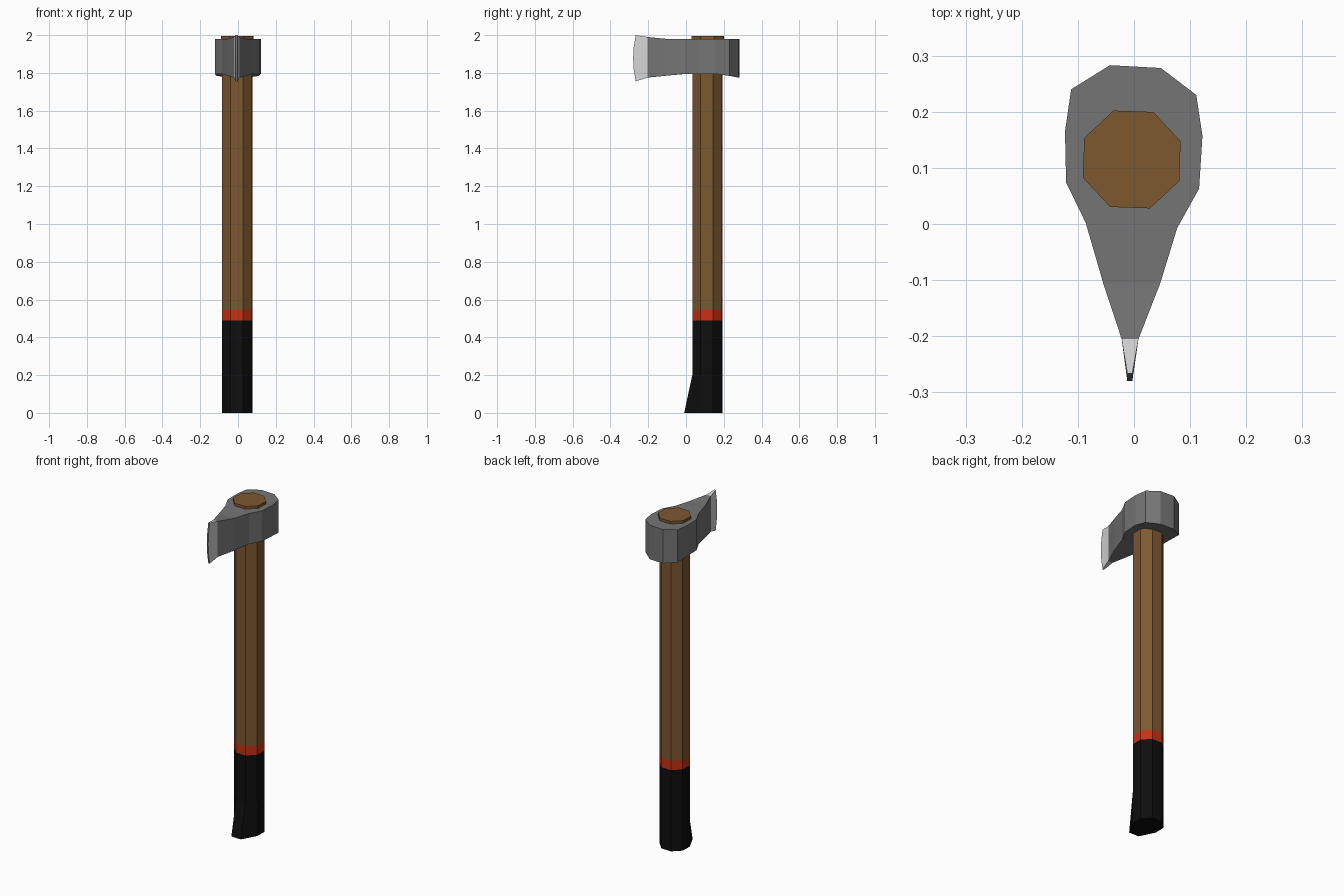
import bpy, bmesh, math

if "Cube" in bpy.data.objects:
    bpy.data.objects.remove(bpy.data.objects["Cube"])


def material(name, rgb):
    m = bpy.data.materials.new(name)
    m.diffuse_color = (*rgb, 1)
    m.use_nodes = True
    m.node_tree.nodes["Principled BSDF"].inputs["Base Color"].default_value = m.diffuse_color
    return m


wood = material("brown_wood", (0.205, 0.098, 0.03))
black = material("black_grip", (0.0045, 0.0045, 0.0045))
red = material("red_band", (0.58, 0.03, 0.006))
steel = material("grey_steel", (0.178, 0.178, 0.178))
bright = material("bright_edge", (0.66, 0.66, 0.66))


def loft(name, rings, mats, rule=None):
    """Skin a list of closed rings, cap both ends, colour faces by a rule."""
    bm = bmesh.new()
    rows = [[bm.verts.new(p) for p in ring] for ring in rings]
    n = len(rows[0])
    for a, b in zip(rows, rows[1:]):
        for i in range(n):
            j = (i + 1) % n
            bm.faces.new((a[i], a[j], b[j], b[i]))
    bm.faces.new(rows[0])
    bm.faces.new(rows[-1])
    bmesh.ops.recalc_face_normals(bm, faces=bm.faces)
    if rule:
        for f in bm.faces:
            f.material_index = rule(f)
    me = bpy.data.meshes.new(name)
    bm.to_mesh(me)
    bm.free()
    for m in mats:
        me.materials.append(m)
    ob = bpy.data.objects.new(name, me)
    bpy.context.collection.objects.link(ob)
    return ob


def octagon(z, r, cy=0.113, flare=0.0):
    """Slightly turned octagon; flare pushes the two front corners forward."""
    pts = []
    for i in range(8):
        a = math.radians(20.5 + 45 * i)
        x, y = r * math.cos(a), r * math.sin(a)
        if y < -0.7 * r:
            y -= flare
        pts.append((x - 0.004, y + cy, z))
    return pts


# Handle: flared grip, band and wooden shaft, widening inside the head
loft("grip", [octagon(0, 0.085, flare=0.043), octagon(0.2, 0.085),
              octagon(0.49, 0.085)], [black])
loft("band", [octagon(0.49, 0.085), octagon(0.545, 0.085)], [red])
loft("shaft", [octagon(0.545, 0.085), octagon(1.80, 0.085),
               octagon(1.97, 0.093, 0.115), octagon(1.996, 0.093, 0.115)], [wood])

# Head: left x, left y, right x, right y, top z, bottom z, from back to front
stations = [
    (-0.043, 0.283, 0.048, 0.278, 1.980, 1.775),
    (-0.112, 0.240, 0.111, 0.230, 1.980, 1.784),
    (-0.123, 0.165, 0.122, 0.157, 1.980, 1.795),
    (-0.121, 0.074, 0.116, 0.063, 1.980, 1.795),
    (-0.086, 0.002, 0.077, -0.007, 1.980, 1.795),
    (-0.055, -0.105, 0.047, -0.105, 1.980, 1.785),
    (-0.022, -0.205, 0.008, -0.205, 1.990, 1.775),
]
loft("axe_head", [[(lx, ly, t), (rx, ry, t), (rx, ry, b), (lx, ly, b)]
                  for lx, ly, rx, ry, t, b in stations], [steel])

# Blade: thin wedge with a curved cutting edge, lofted from bottom to top
blade = []
for i in range(5):
    u = i / 4
    y = -0.266 - 0.014 * (1 - (2 * u - 1) ** 2)
    z0, z1 = 1.775 + 0.215 * u, 1.755 + 0.245 * u
    blade.append([(-0.022, -0.205, z0), (-0.012, y, z1),
                  (-0.003, y, z1), (0.008, -0.205, z0)])
loft("blade", blade, [bright, steel],
     lambda f: 1 if f.normal.y < -0.8 else 0)
